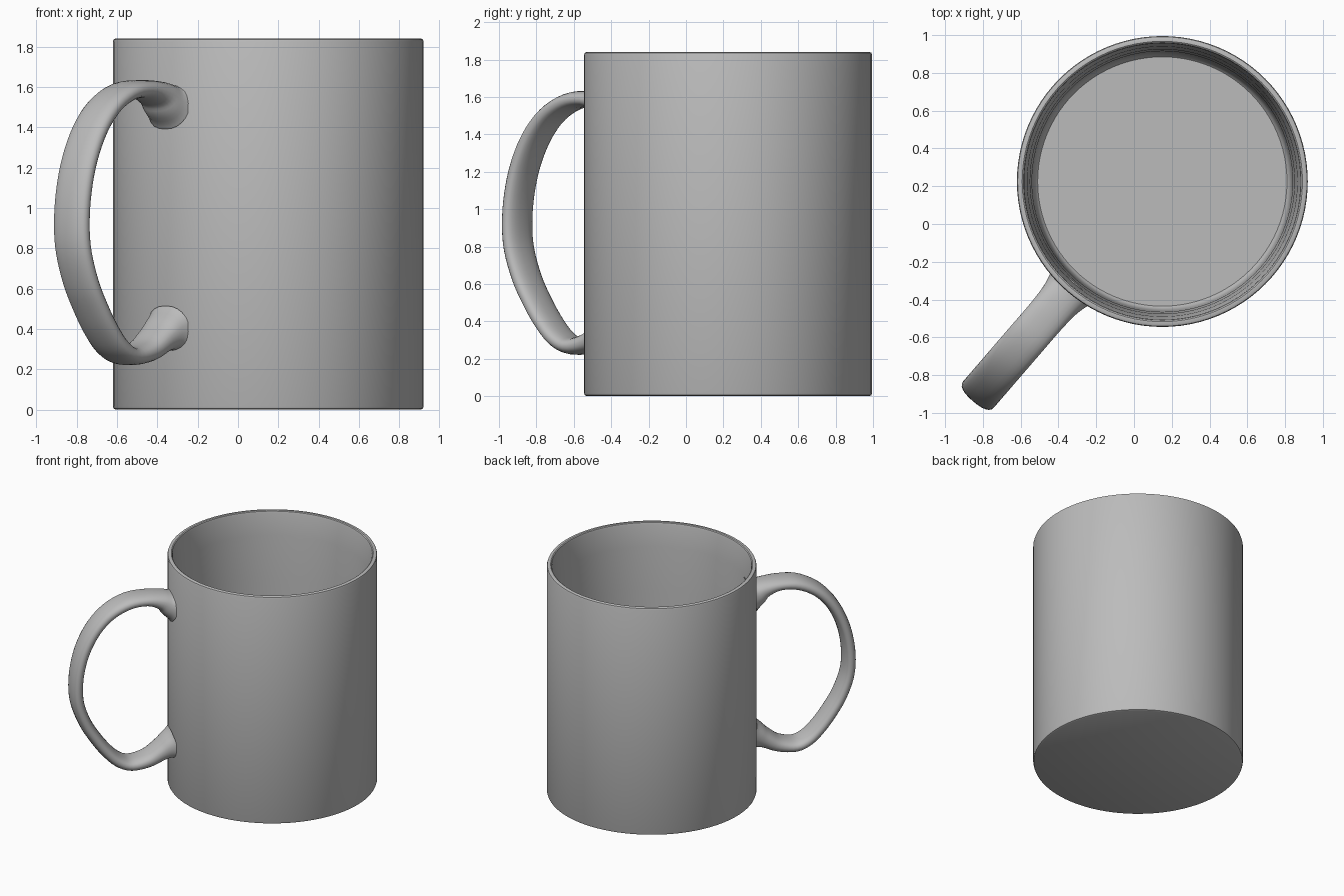
import bpy, bmesh, math
from mathutils import Vector

if "Cube" in bpy.data.objects:
    bpy.data.objects.remove(bpy.data.objects["Cube"], do_unlink=True)

CENTER = Vector((0.15, 0.225, 0))
ANGLE = math.radians(-130.8)
OUT = Vector((math.cos(ANGLE), math.sin(ANGLE), 0))
SIDE = Vector((-OUT.y, OUT.x, 0))
UP = Vector((0, 0, 1))

glaze = bpy.data.materials.new("grey_glaze")
glaze.use_nodes = True
GREY = (0.5, 0.5, 0.5, 1)
glaze.diffuse_color = GREY
glaze.node_tree.nodes["Principled BSDF"].inputs["Base Color"].default_value = GREY


def loft(name, rings):
    """Skin a list of point rings and cap both ends."""
    bm = bmesh.new()
    loops = [[bm.verts.new(p) for p in ring] for ring in rings]
    n = len(loops[0])
    for a, b in zip(loops, loops[1:]):
        for i in range(n):
            j = (i + 1) % n
            bm.faces.new((a[i], a[j], b[j], b[i]))
    bm.faces.new(loops[0])
    bm.faces.new(loops[-1])
    bmesh.ops.recalc_face_normals(bm, faces=bm.faces)
    mesh = bpy.data.meshes.new(name)
    bm.to_mesh(mesh)
    bm.free()
    mesh.materials.append(glaze)
    obj = bpy.data.objects.new(name, mesh)
    bpy.context.collection.objects.link(obj)
    bpy.ops.object.select_all(action="DESELECT")
    obj.select_set(True)
    bpy.context.view_layer.objects.active = obj
    bpy.ops.object.shade_smooth_by_angle(angle=math.radians(35))
    return obj


def spline(points, steps):
    """Catmull-Rom interpolation of vectors."""
    pts = [Vector(p) for p in points]
    pts = [2 * pts[0] - pts[1]] + pts + [2 * pts[-1] - pts[-2]]
    result = []
    for a, b, c, d in zip(pts, pts[1:], pts[2:], pts[3:]):
        for s in range(steps):
            t = s / steps
            result.append(0.5 * (2 * b + (c - a) * t + (2 * a - 5 * b + 4 * c - d) * t**2
                                 + (3 * b - a - 3 * c + d) * t**3))
    return result + [pts[-2]]


# Cup: outer wall, rounded rim, tapering inner wall and floor (radius, height)
cup_profile = [(0.755, 0), (0.766, 0.005), (0.77, 0.016), (0.77, 1.825), (0.766, 1.836),
               (0.757, 1.84), (0.742, 1.84), (0.735, 1.835), (0.731, 1.82), (0.715, 1.65),
               (0.7, 1.3), (0.69, 0.8), (0.685, 0.2), (0.68, 0.12), (0.67, 0.09), (0.66, 0.08)]
SEGMENTS = 96
loft("cup", [[CENTER + Vector((r * math.cos(a), r * math.sin(a), z))
              for a in (math.tau * i / SEGMENTS for i in range(SEGMENTS))]
             for r, z in cup_profile])

# Handle: strap swept along a loop (radius, height, half thickness, half width)
T, W = 0.046, 0.107
handle_path = [(0.745, 1.515, 0.13, 0.135), (0.79, 1.53, 0.095, 0.122), (0.85, 1.563, 0.066, 0.112),
               (0.96, 1.588, T, W), (1.1, 1.575, T, W), (1.24, 1.505, T, W), (1.35, 1.39, T, W),
               (1.43, 1.24, T, W), (1.475, 1.08, T, W), (1.49, 0.92, T, W), (1.475, 0.78, T, W),
               (1.42, 0.63, T, W), (1.35, 0.51, T, W), (1.27, 0.4, T, W), (1.18, 0.31, T, W),
               (1.08, 0.268, T, W), (0.95, 0.29, 0.055, W), (0.85, 0.345, 0.07, 0.112),
               (0.79, 0.376, 0.095, 0.122), (0.745, 0.39, 0.13, 0.135)]
path = spline(handle_path, 4)
rings = []
for i, (r, z, thick, wide) in enumerate(path):
    before, after = path[max(i - 1, 0)], path[min(i + 1, len(path) - 1)]
    tangent = (OUT * (after[0] - before[0]) + UP * (after[1] - before[1])).normalized()
    normal = tangent.cross(SIDE)
    middle = CENTER + OUT * r + UP * z
    ring = []
    for k in range(24):
        c, s = math.cos(math.tau * k / 24), math.sin(math.tau * k / 24)
        # slightly squared oval section
        ring.append(middle + SIDE * wide * math.copysign(abs(c) ** 0.85, c)
                    + normal * thick * math.copysign(abs(s) ** 0.85, s))
    rings.append(ring)
loft("handle", rings)
